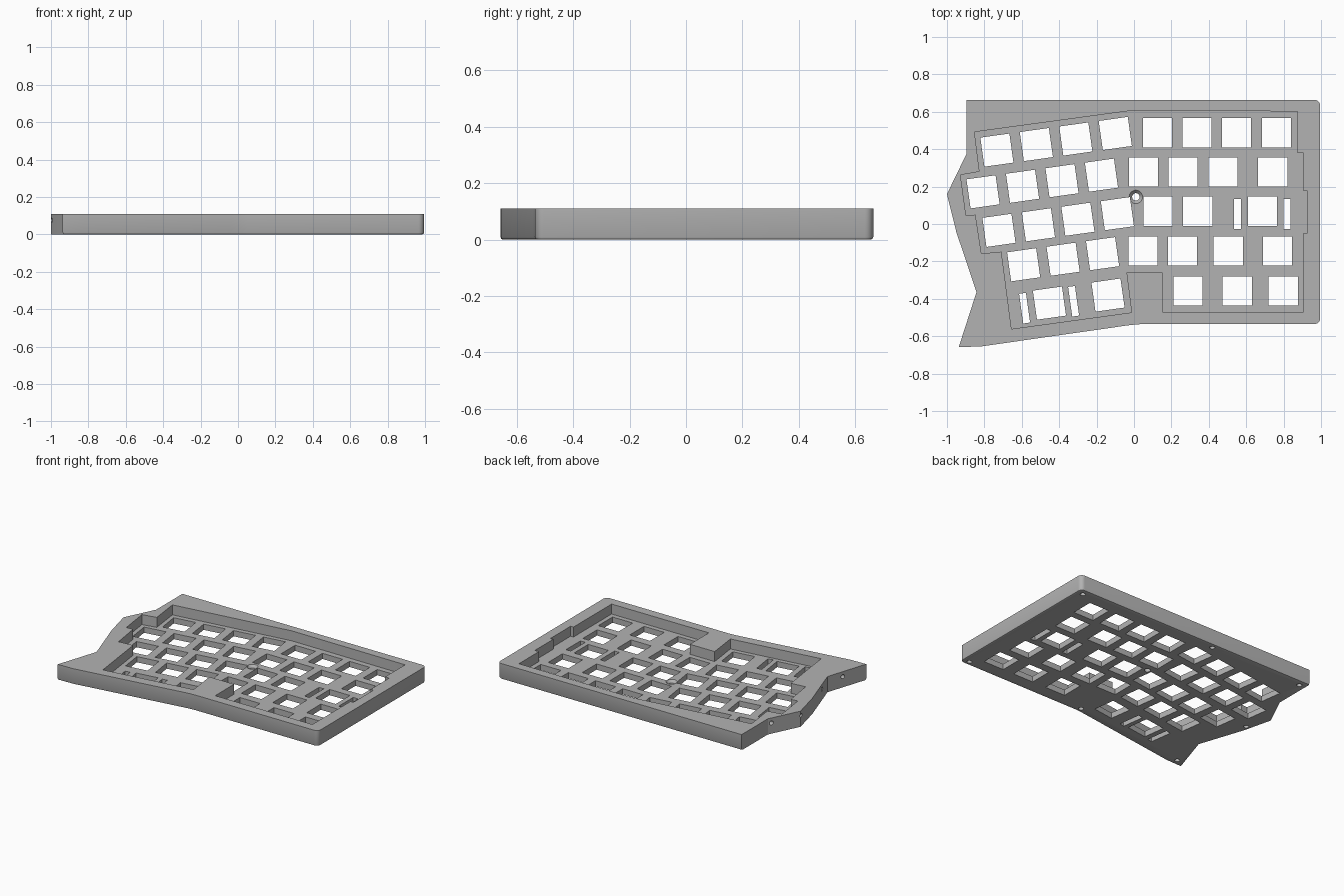
import bpy, bmesh
from math import radians, pi, cos, sin
from mathutils import Matrix, Vector

cube = bpy.data.objects.get("Cube")
if cube:
    bpy.data.objects.remove(cube, do_unlink=True)

HEIGHT, FLOOR = 0.11, 0.04
KEY, TILT = 0.157, radians(8)

grey = bpy.data.materials.new("case grey")
grey.use_nodes = True
colour = (0.45, 0.45, 0.45, 1)
grey.diffuse_color = colour
grey.node_tree.nodes["Principled BSDF"].inputs["Base Color"].default_value = colour


def prism(bm, points, z0, z1):
    """Extrude a closed outline from z0 to z1."""
    face = bm.faces.new([bm.verts.new((x, y, z0)) for x, y in points])
    top = bmesh.ops.extrude_face_region(bm, geom=[face])["geom"]
    verts = [v for v in top if isinstance(v, bmesh.types.BMVert)]
    bmesh.ops.translate(bm, verts=verts, vec=(0, 0, z1 - z0))
    bmesh.ops.recalc_face_normals(bm, faces=bm.faces[:])


def window(bm, x, y, w, h, angle):
    m = Matrix.Translation((x, y, 0)) @ Matrix.Rotation(angle, 4, 'Z') @ Matrix.Diagonal((w, h, 0.4, 1))
    bmesh.ops.create_cube(bm, size=1, matrix=m)


def drill(bm, centre, r1, r2, depth, turn=Matrix()):
    bmesh.ops.create_cone(bm, cap_ends=True, segments=20, radius1=r1, radius2=r2, depth=depth,
                          matrix=Matrix.Translation(centre) @ turn)


def make(name, bm):
    mesh = bpy.data.meshes.new(name)
    bm.to_mesh(mesh)
    bm.free()
    mesh.materials.append(grey)
    obj = bpy.data.objects.new(name, mesh)
    bpy.context.collection.objects.link(obj)
    return obj


def arc(cx, cy, r, start):
    return [(cx + r * cos(start - i * pi / 12), cy + r * sin(start - i * pi / 12)) for i in range(7)]


# Case body with rounded corners on one side and a wavy edge on the other
outline = [(-0.896, 0.664)] + arc(0.965, 0.634, 0.03, pi / 2) + arc(0.965, -0.505, 0.03, 0)
outline += [(0.05, -0.535), (0.01, -0.537), (-0.04, -0.543), (-0.82, -0.655), (-0.937, -0.658),
            (-0.842, -0.364), (-0.95, -0.043), (-1, 0.16), (-0.896, 0.374)]
bm = bmesh.new()
prism(bm, outline, 0, HEIGHT)
rim = [e for e in bm.edges if all(v.co.z < 0.001 for v in e.verts)
       and max(v.co.x for v in e.verts) > -0.83]
bmesh.ops.bevel(bm, geom=rim, offset=0.01, segments=2, profile=0.5, affect='EDGES')
case = make("keyboard_case", bm)

# Stepped pocket above the switch plate
bm = bmesh.new()
prism(bm, [(-0.853, 0.492), (-0.008, 0.607), (0.874, 0.602), (0.874, 0.38), (0.906, 0.38),
           (0.906, 0.176), (0.928, 0.176), (0.928, -0.048), (0.906, -0.048), (0.906, -0.47),
           (0.152, -0.47), (0.152, -0.26), (-0.04, -0.26), (-0.013, -0.473), (-0.655, -0.561),
           (-0.709, -0.148), (-0.816, -0.158), (-0.848, 0.05), (-0.898, 0.045), (-0.928, 0.262),
           (-0.826, 0.28)], FLOOR, 0.2)
pocket = make("pocket_cutter", bm)

# Switch openings: straight block, then tilted block
bm = bmesh.new()
straight = {0.487: (0.126, 0.337, 0.548, 0.762), 0.278: (0.051, 0.262, 0.476, 0.741),
            0.068: (0.128, 0.34, 0.687), -0.144: (0.048, 0.259, 0.503, 0.767),
            -0.358: (0.289, 0.553, 0.797)}
for y, row in straight.items():
    for x in row:
        window(bm, x, y, KEY, KEY, 0)
tilted = [(-0.733, 0.395, 4), (-0.807, 0.172, 4), (-0.722, -0.034, 4), (-0.59, -0.218, 3)]
step = Vector((0.211, 0.0297))
for x, y, count in tilted:
    for i in range(count):
        window(bm, x + i * step.x, y + i * step.y, KEY, KEY, TILT)
for x, y in ((-0.452, -0.423), (-0.139, -0.38)):
    window(bm, x, y, KEY, KEY, TILT)
# Stabiliser slots
for x in (0.553, 0.818):
    window(bm, x, 0.054, 0.037, 0.16, 0)
for x, y in ((-0.585, -0.45), (-0.323, -0.413)):
    window(bm, x, y, 0.037, 0.16, TILT)
keys = make("switch_cutter", bm)

# Screw holes underneath, countersunk centre hole and holes in the wavy edge
bm = bmesh.new()
for x, y in ((0.945, 0.62), (0.945, -0.5), (-0.85, 0.62), (-0.87, -0.61),
             (-0.12, 0.63), (0.02, -0.5), (-0.93, 0.0)):
    drill(bm, (x, y, 0), 0.017, 0.017, 0.12)
sideways = Matrix.Rotation(pi / 2, 4, 'Y')
for x, y in ((-0.9, 0.35), (-0.97, 0.15), (-0.88, -0.25), (-0.88, -0.48)):
    drill(bm, (x, y, 0.075), 0.014, 0.014, 0.09, sideways)
holes = make("screw_cutter", bm)
bm = bmesh.new()
drill(bm, (0.01, 0.145, 0), 0.02, 0.02, 0.2)
bore = make("centre_bore_cutter", bm)
bm = bmesh.new()
drill(bm, (0.01, 0.145, FLOOR), 0.02, 0.052, 0.036)
sink = make("countersink_cutter", bm)

for cutter in (pocket, keys, holes, bore, sink):
    mod = case.modifiers.new(cutter.name, 'BOOLEAN')
    mod.operation = 'DIFFERENCE'
    mod.solver = 'EXACT'
    mod.object = cutter

# Bake the cuts and remove the cutters
bpy.context.view_layer.update()
cut = bpy.data.meshes.new_from_object(case.evaluated_get(bpy.context.evaluated_depsgraph_get()))
case.modifiers.clear()
case.data = cut
for cutter in (pocket, keys, holes, bore, sink):
    bpy.data.objects.remove(cutter, do_unlink=True)
bpy.context.view_layer.objects.active = case
case.select_set(True)
bpy.ops.object.shade_smooth_by_angle(angle=radians(25))
